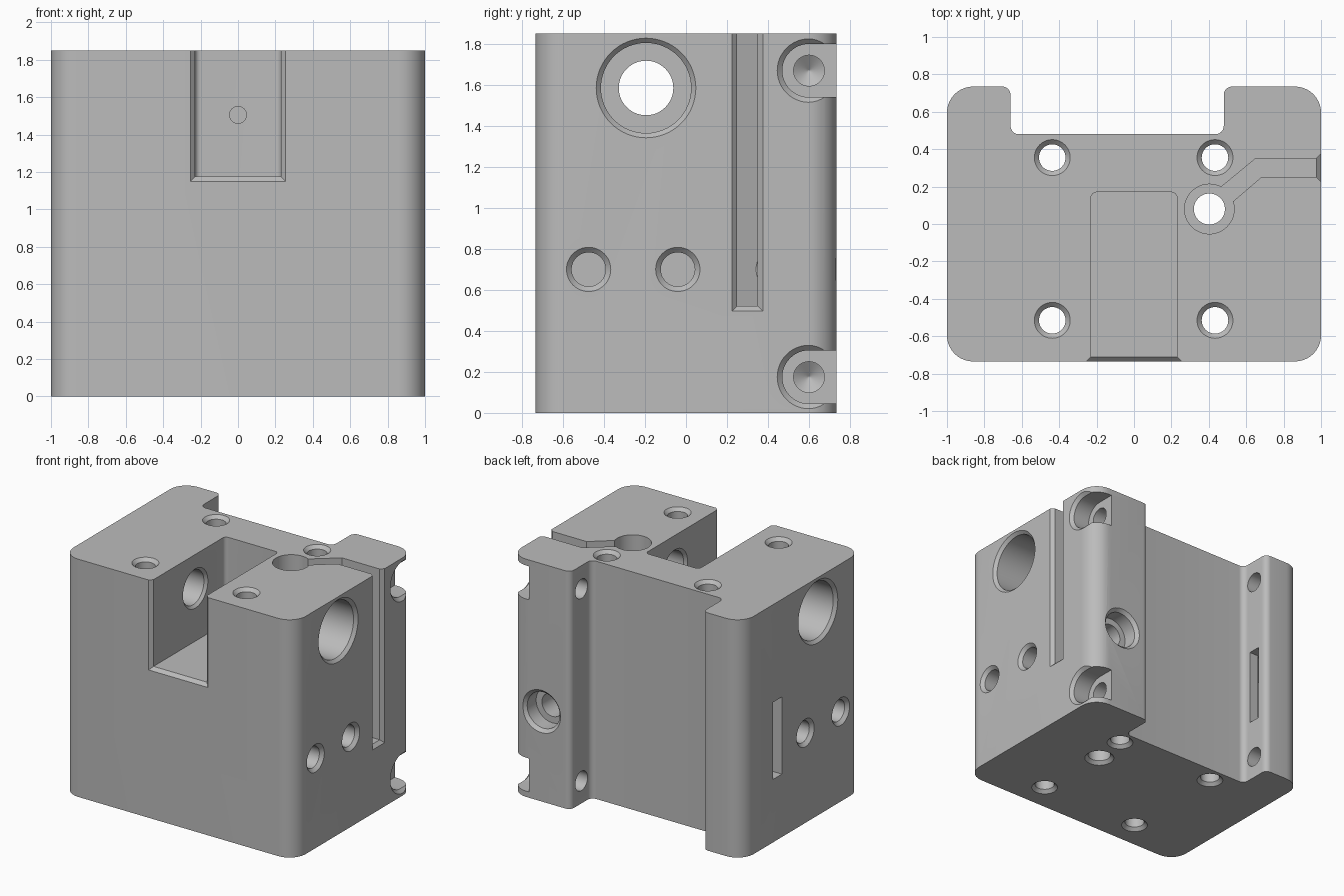
import bpy, bmesh
from math import sin, cos, pi
from mathutils import Vector

if "Cube" in bpy.data.objects:
    bpy.data.objects.remove(bpy.data.objects["Cube"])

H = 1.85
metal = bpy.data.materials.new("plain grey metal")
metal.use_nodes = True
GREY = (0.5, 0.5, 0.5, 1)
metal.diffuse_color = GREY
metal.node_tree.nodes["Principled BSDF"].inputs["Base Color"].default_value = GREY


def loft(name, sections):
    """Solid skinned through matching closed sections."""
    bm = bmesh.new()
    rings = [[bm.verts.new(p) for p in s] for s in sections]
    n = len(rings[0])
    for a, b in zip(rings, rings[1:]):
        for i in range(n):
            j = (i + 1) % n
            bm.faces.new((a[i], a[j], b[j], b[i]))
    bm.faces.new(rings[0][::-1])
    bm.faces.new(rings[-1])
    bmesh.ops.recalc_face_normals(bm, faces=bm.faces)
    mesh = bpy.data.meshes.new(name)
    bm.to_mesh(mesh)
    bm.free()
    mesh.materials.append(metal)
    ob = bpy.data.objects.new(name, mesh)
    bpy.context.scene.collection.objects.link(ob)
    return ob


def place(axis, u, v, t):
    """Point at t along the axis, with u and v on the other two axes in order."""
    return {"x": (t, u, v), "y": (u, t, v), "z": (u, v, t)}[axis]


def rounded(corners, steps=10):
    """Outline from (x, y, radius) right-angled corners."""
    pts = []
    for i, (x, y, r) in enumerate(corners):
        p = Vector((x, y))
        if r == 0:
            pts.append((x, y))
            continue
        d1 = (Vector(corners[i - 1][:2]) - p).normalized()
        d2 = (Vector(corners[(i + 1) % len(corners)][:2]) - p).normalized()
        for k in range(steps + 1):
            a = pi / 2 * k / steps
            q = p + r * (d1 + d2) - r * (d2 * cos(a) + d1 * sin(a))
            pts.append((q.x, q.y))
    return pts


cutters = []


def prism(name, outline, axis, t0, t1):
    cutters.append(loft(name, [[place(axis, u, v, t) for u, v in outline] for t in (t0, t1)]))


def drill(name, axis, u, v, profile, n=48):
    """Turned cutter from (radius, position along axis) steps."""
    cutters.append(loft(name, [[place(axis, u + r * cos(2 * pi * i / n), v + r * sin(2 * pi * i / n), t)
                                for i in range(n)] for r, t in profile]))


def flare(name, axis, lo, hi, floor, inner, mouth, grow):
    """Chamfer at the open end of a slot: sides and floor widen towards the mouth."""
    out = 1.1 if mouth > 0 else -1.1
    secs = []
    for g, t in ((0, inner), (grow, mouth), (grow, out)):
        secs.append([place(axis, u, v, t) for u, v in
                     ((lo - g, floor - g), (hi + g, floor - g), (hi + g, H + .1), (lo - g, H + .1))])
    cutters.append(loft(name, secs))


# Block with a recessed back between two legs
R, F = .14, .045
body = loft("block", [[(x, y, z) for x, y in rounded([
    (-1, -.735, R), (1, -.735, R), (1, .735, R), (.48, .735, F), (.48, .48, F),
    (-.66, .48, F), (-.66, .735, F), (-1, .735, R)])] for z in (0, H)])

# Front pocket, open at the top
prism("front_pocket", rounded([(-.23, -.9, 0), (.23, -.9, 0), (.23, .17, .03), (-.23, .17, .03)]),
      "z", 1.175, H + .1)
flare("pocket_chamfer", "y", -.23, .23, 1.175, -.71, -.735, .025)
drill("pocket_wall_hole", "y", 0, 1.505, [(.045, .1), (.045, .3)])

# Stepped cross bore, the same from both sides
half = [(.243, 1.05), (.243, 1), (.22, .977), (.22, .55), (.133, .55), (.133, .25), (.155, .228)]
drill("cross_bore", "x", -.195, 1.585, [(r, -t) for r, t in half] + [(r, t) for r, t in half[::-1]], 64)

# Blind side holes on both sides
for s in (-1, 1):
    for y in (-.475, -.04):
        drill("side_hole", "x", y, .7, [(.108, s * 1.05), (.108, s), (.083, s * .975), (.083, s * .62)])

# Vertical through holes, chamfered at both ends
for x in (-.437, .433):
    for y in (-.515, .355):
        drill("vertical_hole", "z", x, y, [(.096, -.05), (.096, 0), (.071, .025), (.071, H - .025),
                                           (.096, H), (.096, H + .05)])

# Stepped well and its bent cable slot to the left side
FLOOR = .52
drill("well", "z", .403, .08, [(.108, -.05), (.108, 0), (.083, .025), (.083, FLOOR), (.133, FLOOR),
                               (.133, H + .1)])
prism("cable_slot", [(1.1, .25), (1.1, .35), (.65, .35), (.42, .16), (.47, .07), (.68, .25)],
      "z", FLOOR + .001, H + .15)
flare("slot_chamfer", "x", .25, .35, FLOOR + .001, .975, 1, .025)

# Bent slot through the right leg
prism("leg_slot", [(-1.1, .25), (-.84, .25), (-.74, .55), (-.5, .55), (-.5, .65), (-.81, .65),
                   (-.91, .36), (-1.1, .36)], "z", .49, 1.09)

# Clamp screw holes across the legs, with open seats in the outer left corner
for z in (.175, 1.67):
    drill("clamp_hole", "x", .6, z, [(.075, 1.1), (.075, -.85), (.002, -.9)])
    secs = []
    for r, t in ((.13, .835), (.13, .975), (.155, 1), (.155, 1.1)):
        arc = [(.6 + r * cos(a), z + r * sin(a)) for a in [pi / 2 + pi * k / 24 for k in range(25)]]
        secs.append([(t, y, w) for y, w in [(.9, z + r)] + arc + [(.9, z - r)]])
    cutters.append(loft("screw_seat", secs))

# Counterbored hole in the back of the left leg, reaching the cable slot
drill("back_hole", "y", .73, .7, [(.165, .8), (.165, .735), (.14, .71), (.14, .6), (.09, .6), (.09, .3)])

# Cut everything, then remove the cutters
bpy.context.view_layer.objects.active = body
body.select_set(True)
for c in cutters:
    c.hide_render = True
    m = body.modifiers.new(c.name, "BOOLEAN")
    m.operation, m.solver, m.object = "DIFFERENCE", "EXACT", c
    bpy.ops.object.modifier_apply(modifier=m.name)
for c in cutters:
    bpy.data.objects.remove(c)

bpy.ops.object.shade_smooth_by_angle(angle=.5)
